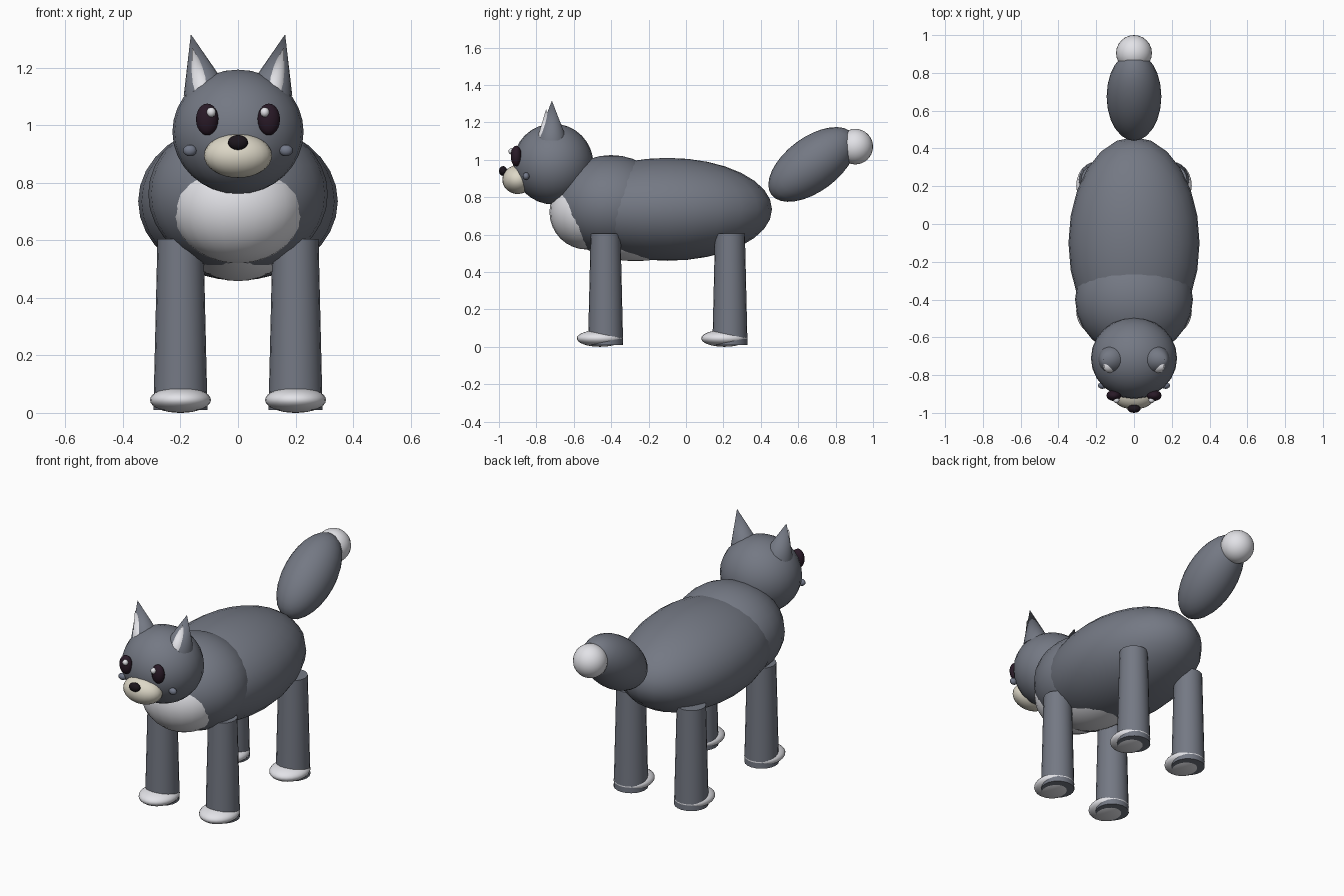
import bpy, math
from mathutils import Matrix

if "Cube" in bpy.data.objects:
    bpy.data.objects.remove(bpy.data.objects["Cube"])


def material(name, r, g, b):
    m = bpy.data.materials.new(name)
    m.diffuse_color = (r, g, b, 1)
    m.use_nodes = True
    m.node_tree.nodes["Principled BSDF"].inputs["Base Color"].default_value = m.diffuse_color
    return m


GREY = material("slate grey fur", 0.175, 0.19, 0.23)
WHITE = material("white fur", 0.80, 0.80, 0.84)
CREAM = material("cream muzzle", 0.72, 0.68, 0.57)
DARK = material("dark eye", 0.022, 0.010, 0.020)
BLACK = material("black nose", 0.012, 0.008, 0.012)
CHEEK = material("blue grey cheek", 0.17, 0.19, 0.25)


def finish(name, mat):
    ob = bpy.context.object
    ob.name = name
    ob.data.materials.append(mat)
    bpy.ops.object.shade_smooth_by_angle(angle=math.radians(40))
    return ob


def ball(name, mat, loc, radii, tilt=0, seg=24, rings=16):
    """Ellipsoid with given radii, tilted about x."""
    bpy.ops.mesh.primitive_uv_sphere_add(segments=seg, ring_count=rings, radius=1)
    ob = finish(name, mat)
    ob.data.transform(Matrix.Translation(loc) @ Matrix.Rotation(math.radians(tilt), 4, 'X')
                      @ Matrix.Diagonal((*radii, 1)))
    return ob


def cone(name, mat, base, r1, r2, height, lean=0, sides=20):
    """Cone standing on its base centre, leaning towards +x by an angle."""
    bpy.ops.mesh.primitive_cone_add(vertices=sides, radius1=r1, radius2=r2, depth=height)
    ob = finish(name, mat)
    ob.data.transform(Matrix.Translation(base) @ Matrix.Rotation(math.radians(lean), 4, 'Y')
                      @ Matrix.Translation((0, 0, height / 2)))
    return ob


# Torso
ball("body", GREY, (0, -0.10, 0.735), (0.347, 0.56, 0.275))
ball("shoulders", GREY, (0, -0.40, 0.76), (0.312, 0.30, 0.265))
ball("chest_fur", WHITE, (0, -0.53, 0.72), (0.235, 0.20, 0.20))
ball("belly_fur", WHITE, (0, -0.27, 0.62), (0.20, 0.33, 0.162))

# Tail
ball("tail", GREY, (0, 0.675, 0.975), (0.145, 0.272, 0.145), tilt=36.7)
ball("tail_tip", WHITE, (0, 0.905, 1.07), (0.095, 0.095, 0.095))

# Head, muzzle and nose
ball("head", GREY, (0, -0.71, 0.977), (0.228, 0.215, 0.216))
ball("muzzle", CREAM, (0, -0.90, 0.894), (0.118, 0.082, 0.077))
ball("nose", BLACK, (0, -0.978, 0.94), (0.035, 0.022, 0.026), seg=16, rings=10)

for s, side in ((-1, "left"), (1, "right")):
    # Ears
    cone(f"ear_{side}", GREY, (s * 0.115, -0.717, 1.12), 0.076, 0, 0.202, lean=s * 14)
    cone(f"inner_ear_{side}", WHITE, (s * 0.119, -0.748, 1.11), 0.048, 0, 0.165, lean=s * 14)
    # Eyes and cheeks
    ball(f"eye_{side}", DARK, (s * 0.107, -0.908, 1.02), (0.039, 0.029, 0.055), seg=16, rings=12)
    ball(f"eye_glint_{side}", WHITE, (s * 0.093, -0.933, 1.045), (0.016, 0.016, 0.017), seg=12, rings=8)
    ball(f"cheek_{side}", CHEEK, (s * 0.167, -0.855, 0.912), (0.024, 0.018, 0.020), seg=12, rings=8)
    # Legs and paws
    for y, end in ((-0.43, "front"), (0.235, "back")):
        cone(f"{end}_leg_{side}", GREY, (s * 0.20, y, 0.01), 0.094, 0.080, 0.595)
        ball(f"{end}_paw_{side}", WHITE, (s * 0.20, y - 0.03, 0.045), (0.106, 0.124, 0.045))
